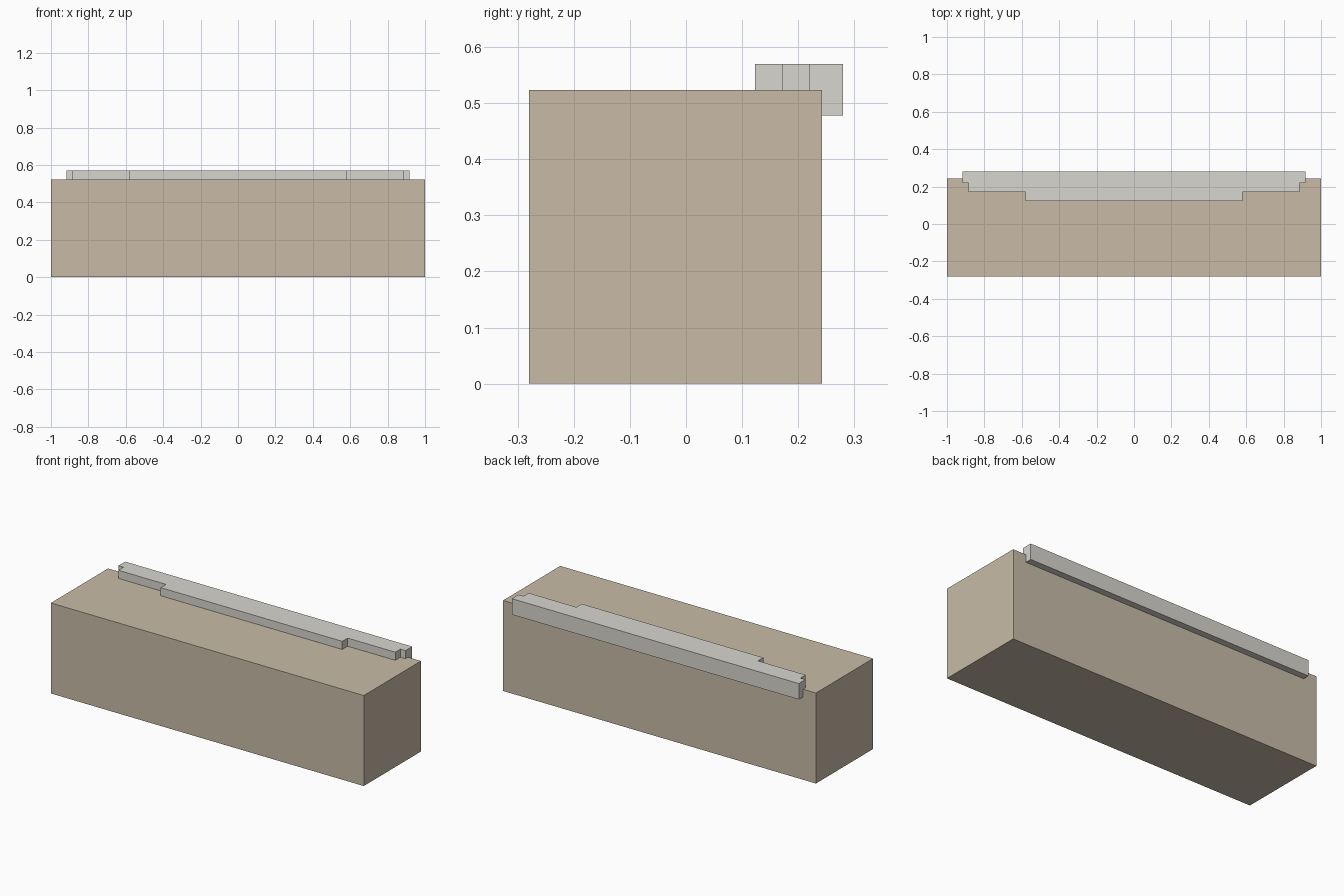
import bpy, bmesh

if "Cube" in bpy.data.objects:
    bpy.data.objects.remove(bpy.data.objects["Cube"])


def prism(name, outline, z0, z1, color):
    """Extrude a top-view outline (x, y) from z0 up to z1."""
    bm = bmesh.new()
    base = bm.faces.new([bm.verts.new((x, y, z0)) for x, y in outline])
    top = bmesh.ops.extrude_face_region(bm, geom=[base])["geom"]
    verts = [g for g in top if isinstance(g, bmesh.types.BMVert)]
    bmesh.ops.translate(bm, verts=verts, vec=(0, 0, z1 - z0))
    bmesh.ops.recalc_face_normals(bm, faces=bm.faces)
    mesh = bpy.data.meshes.new(name)
    bm.to_mesh(mesh)
    bm.free()
    obj = bpy.data.objects.new(name, mesh)
    bpy.context.collection.objects.link(obj)
    mat = bpy.data.materials.new(name + "_color")
    mat.diffuse_color = color
    mat.use_nodes = True
    mat.node_tree.nodes["Principled BSDF"].inputs["Base Color"].default_value = mat.diffuse_color
    mesh.materials.append(mat)
    return obj


def mirrored(half):
    """Complete a right-hand half outline across x = 0."""
    return half + [(-x, y) for x, y in reversed(half)]


# Main block
prism("block", mirrored([(1, -0.28), (1, 0.242)]), 0, 0.523,
      (0.58, 0.50, 0.39, 1))

# Stepped capping strip overhanging the back edge
strip_half = [(0.58, 0.123), (0.58, 0.172), (0.885, 0.172),
              (0.885, 0.219), (0.917, 0.219), (0.917, 0.28)]
prism("edge_strip", mirrored(strip_half), 0.478, 0.57,
      (0.69, 0.67, 0.62, 1))
